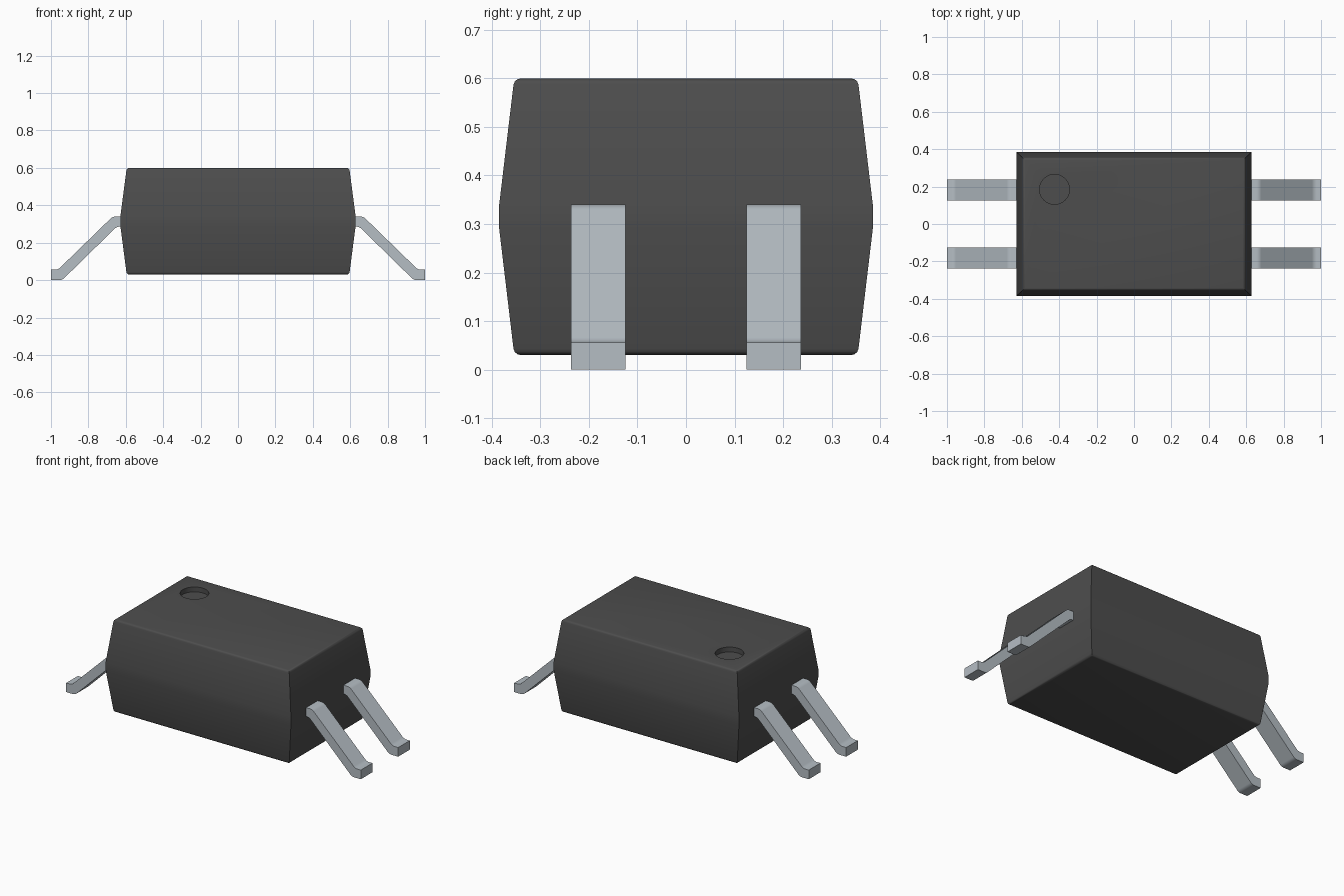
import bpy, bmesh, math

cube = bpy.data.objects.get("Cube")
if cube:
    bpy.data.objects.remove(cube, do_unlink=True)


def make_material(name, rgb):
    m = bpy.data.materials.new(name)
    m.use_nodes = True
    m.diffuse_color = (*rgb, 1)
    bsdf = m.node_tree.nodes["Principled BSDF"]
    bsdf.inputs["Base Color"].default_value = (*rgb, 1)
    bsdf.inputs["Roughness"].default_value = 0.6
    return m


def make_object(name, bm, mat):
    bmesh.ops.recalc_face_normals(bm, faces=bm.faces)
    me = bpy.data.meshes.new(name)
    bm.to_mesh(me)
    bm.free()
    me.materials.append(mat)
    ob = bpy.data.objects.new(name, me)
    bpy.context.collection.objects.link(ob)
    return ob


def smooth(ob, angle):
    bpy.ops.object.select_all(action='DESELECT')
    ob.select_set(True)
    bpy.context.view_layer.objects.active = ob
    bpy.ops.object.convert(target='MESH')
    bpy.ops.object.shade_smooth_by_angle(angle=math.radians(angle))


plastic = make_material("dark grey plastic", (0.075, 0.075, 0.075))
metal = make_material("pale steel", (0.46, 0.51, 0.55))

# Body: stacked rectangles tapering from the waist to top and bottom
HOLE = (-0.425, 0.185)
bm = bmesh.new()
rings = []
for hx, hy, z in [(0.595, 0.354, 0.03), (0.629, 0.385, 0.29),
                  (0.629, 0.385, 0.34), (0.595, 0.354, 0.6)]:
    rings.append([bm.verts.new((sx * hx, sy * hy, z))
                  for sx, sy in [(-1, -1), (1, -1), (1, 1), (-1, 1)]])
for low, high in zip(rings, rings[1:]):
    for i in range(4):
        j = (i + 1) % 4
        bm.faces.new((low[i], low[j], high[j], high[i]))
bm.faces.new(rings[0][::-1])
bm.faces.new(rings[-1])
# Rounded rims at top and bottom
rims = [e for e in bm.edges if all(v.co.z < 0.1 for v in e.verts)
        or all(v.co.z > 0.5 for v in e.verts)]
bmesh.ops.bevel(bm, geom=rims, offset=0.013, segments=3, profile=0.5, affect='EDGES')
body = make_object("body", bm, plastic)

# Round dimple marking the first pin
bm = bmesh.new()
bmesh.ops.create_cone(bm, cap_ends=True, segments=48, radius1=0.08, radius2=0.08, depth=0.1)
bmesh.ops.translate(bm, verts=bm.verts, vec=(*HOLE, 0.62))
cutter = make_object("dimple_cutter", bm, plastic)
cutter.hide_render = True
cut = body.modifiers.new("dimple", 'BOOLEAN')
cut.operation = 'DIFFERENCE'
cut.solver = 'EXACT'
cut.object = cutter
smooth(body, 35)
bpy.data.objects.remove(cutter, do_unlink=True)

# Legs: one bent strip profile in x-z, extruded along y, with softened bends
PROFILE = [(0.60, 0.34), (0.67, 0.34), (0.962, 0.056), (1.0, 0.056),
           (1.0, 0.0), (0.94, 0.0), (0.648, 0.286), (0.60, 0.286)]
BENDS = [(0.67, 0.34), (0.962, 0.056), (0.94, 0.0), (0.648, 0.286)]


def make_leg(name, side, y):
    bm = bmesh.new()
    face = bm.faces.new([bm.verts.new((side * x, y - 0.0565, z)) for x, z in PROFILE])
    ext = bmesh.ops.extrude_face_region(bm, geom=[face])
    new = [v for v in ext["geom"] if isinstance(v, bmesh.types.BMVert)]
    bmesh.ops.translate(bm, verts=new, vec=(0, 0.113, 0))

    def is_bend(e):
        a, b = (v.co for v in e.verts)
        return abs(a.y - b.y) > 0.1 and any(
            abs(abs(a.x) - x) < 1e-4 and abs(a.z - z) < 1e-4 for x, z in BENDS)
    bmesh.ops.bevel(bm, geom=[e for e in bm.edges if is_bend(e)],
                    offset=0.014, segments=4, profile=0.5, affect='EDGES')
    smooth(make_object(name, bm, metal), 35)


for side, side_name in [(1, "left"), (-1, "right")]:
    for y, end in [(-0.181, "front"), (0.181, "back")]:
        make_leg(f"{end}_{side_name}_leg", side, y)
